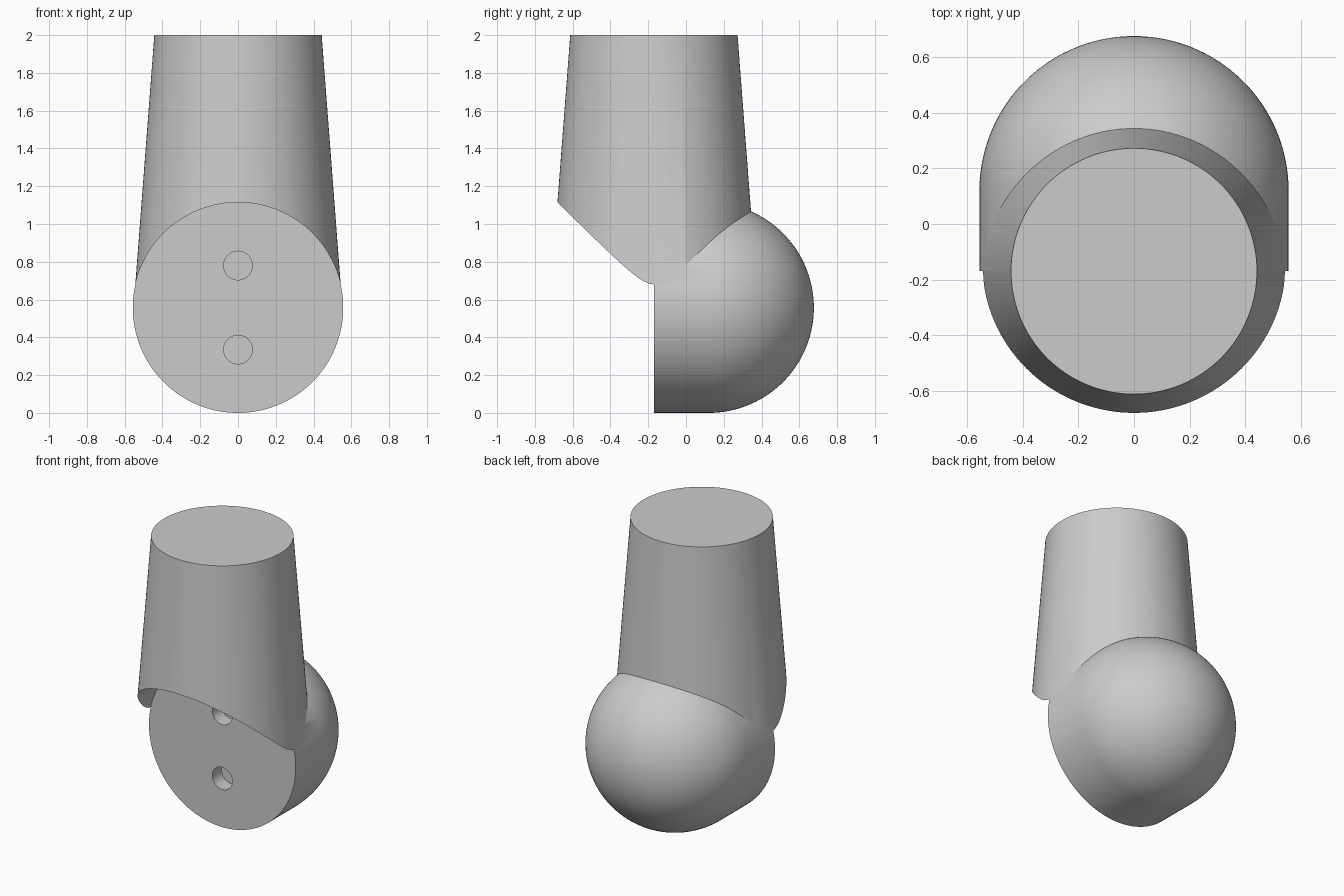
import bpy, math

cube = bpy.data.objects.get("Cube")
if cube:
    bpy.data.objects.remove(cube)

R = 0.557        # ball radius
FACE_Y = -0.17   # flat mounting face, also the post axis
BALL_Y = 0.12
SEGMENTS = 128

grey = bpy.data.materials.new("plain grey")
grey.use_nodes = True
colour = (0.6, 0.6, 0.6, 1)
grey.diffuse_color = colour
grey.node_tree.nodes["Principled BSDF"].inputs["Base Color"].default_value = colour


def lathe(name, profile, location, tilt=0.0):
    """Revolve (radius, height) points about local z; zero radius makes a pole."""
    verts, faces, rings = [], [], []
    for r, h in profile:
        n = 1 if r < 1e-6 else SEGMENTS
        rings.append(range(len(verts), len(verts) + n))
        for i in range(n):
            a = math.tau * i / SEGMENTS
            verts.append((r * math.cos(a), r * math.sin(a), h))
    for low, high in zip(rings, rings[1:]):
        for i in range(SEGMENTS):
            j = (i + 1) % SEGMENTS
            if len(high) == 1:
                faces.append((low[i], low[j], high[0]))
            else:
                faces.append((low[i], low[j], high[j], high[i]))
    faces.append(tuple(reversed(rings[0])))
    if len(rings[-1]) > 1:
        faces.append(tuple(rings[-1]))
    mesh = bpy.data.meshes.new(name)
    mesh.from_pydata(verts, [], faces)
    mesh.materials.append(grey)
    obj = bpy.data.objects.new(name, mesh)
    obj.location = location
    obj.rotation_euler.x = tilt
    bpy.context.collection.objects.link(obj)
    return obj


def combine(target, tool, operation):
    """Apply one exact boolean and discard the tool."""
    tool.hide_render = True
    bpy.context.view_layer.objects.active = target
    mod = target.modifiers.new(operation, "BOOLEAN")
    mod.operation, mod.solver, mod.object = operation, "EXACT", tool
    bpy.ops.object.modifier_apply(modifier=mod.name)
    bpy.data.objects.remove(tool)


BACK = -math.pi / 2   # turns local z towards +y

# Tapered post
joint = lathe("tapered_post_with_ball_joint", [(0.553, 0.557), (0.443, 2)], (0, FACE_Y, 0))

# Round-ended body, left long at the front for trimming
dome = [(R * math.cos(math.pi / 2 * i / 40), R * math.sin(math.pi / 2 * i / 40))
        for i in range(41)]
body = lathe("ball_body", [(R, -0.6)] + dome, (0, BALL_Y, R), BACK)
combine(joint, body, "UNION")

# Cylindrical relief under the front of the post, which also leaves the flat face
relief = lathe("relief_cutter", [(R + 0.0005, -1), (R + 0.0005, 0)], (0, FACE_Y, R), BACK)
combine(joint, relief, "DIFFERENCE")

# Two blind mounting holes
for z in (0.335, 0.78):
    hole = lathe("hole_cutter", [(0.076, -0.1), (0.076, 0.1)], (0, FACE_Y, z), BACK)
    combine(joint, hole, "DIFFERENCE")

bpy.ops.object.select_all(action="DESELECT")
joint.select_set(True)
bpy.context.view_layer.objects.active = joint
bpy.ops.object.shade_smooth_by_angle(angle=math.radians(25))
